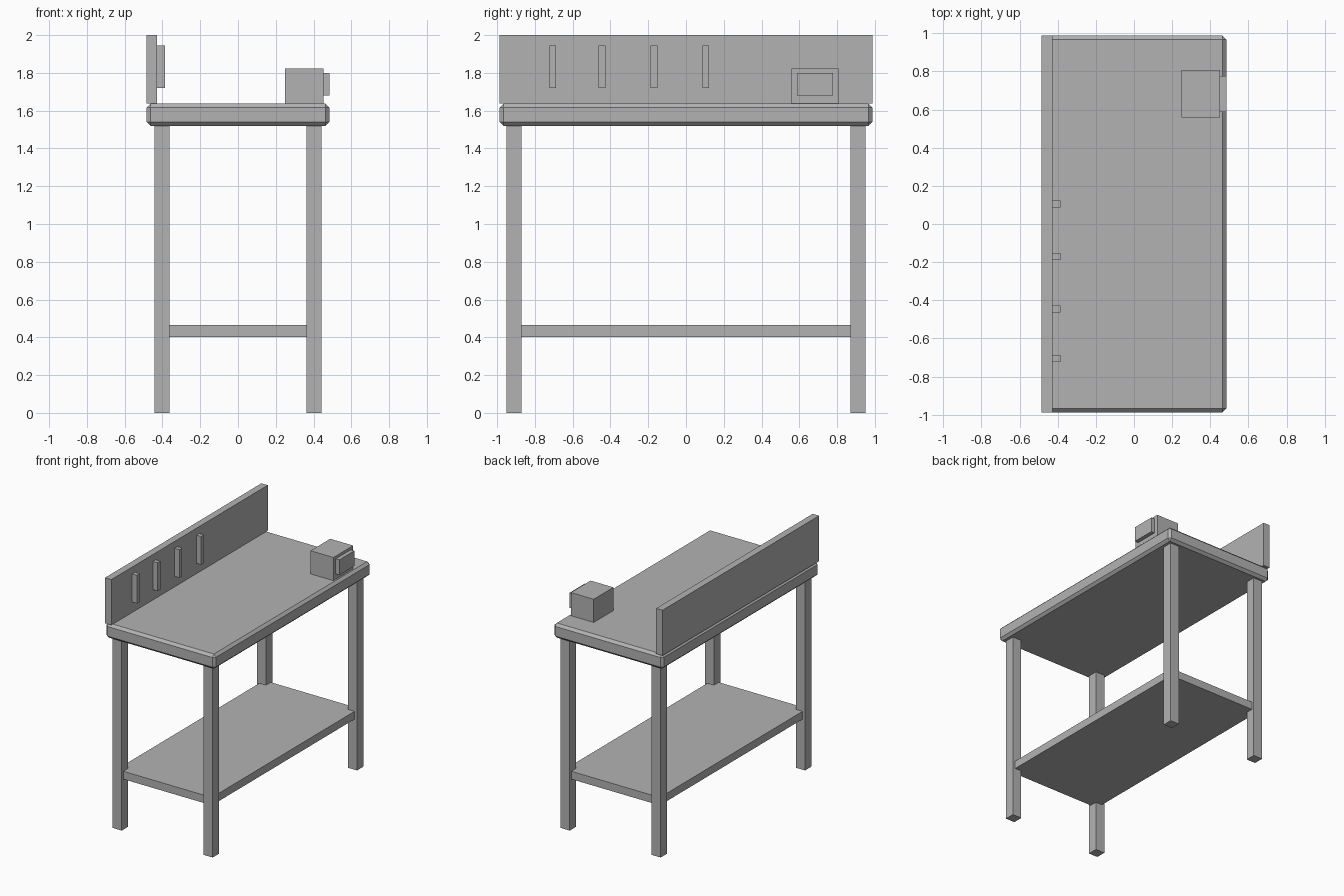
import bpy

# Remove the default cube only
cube = bpy.data.objects.get("Cube")
if cube:
    bpy.data.objects.remove(cube, do_unlink=True)

# Single material
grey = bpy.data.materials.new("plain grey")
grey.use_nodes = True
colour = (0.45, 0.45, 0.45, 1.0)
grey.diffuse_color = colour
grey.node_tree.nodes["Principled BSDF"].inputs["Base Color"].default_value = colour


def box(name, x, y, z, bevel=0.0):
    """Axis-aligned box from (min, max) ranges, optionally chamfered."""
    ranges = (x, y, z)
    bpy.ops.mesh.primitive_cube_add(size=1, location=[(a + b) / 2 for a, b in ranges])
    obj = bpy.context.object
    obj.name = name
    obj.scale = [b - a for a, b in ranges]
    bpy.ops.object.transform_apply(location=False, rotation=False, scale=True)
    obj.data.materials.append(grey)
    if bevel:
        mod = obj.modifiers.new("chamfer", "BEVEL")
        mod.width = bevel
        mod.segments = 1
    return obj


HALF_X, HALF_Y = 0.484, 0.987
TOP, UNDERSIDE = 1.637, 1.52

# Worktop with chamfered edges, and lower shelf
box("worktop", (-HALF_X, HALF_X), (-HALF_Y, HALF_Y), (UNDERSIDE, TOP), bevel=0.02)
box("lower_shelf", (-0.42, 0.42), (-0.93, 0.93), (0.403, 0.466))

# Four square legs
LEG = 0.04
for side, sx in (("left", 1), ("right", -1)):
    for end, sy in (("front", -1), ("back", 1)):
        cx, cy = sx * 0.402, sy * 0.91
        box(f"{end}_{side}_leg", (cx - LEG, cx + LEG), (cy - LEG, cy + LEG), (0, UNDERSIDE))

# Upright tool board along one long side, with hanging tools
BOARD = -0.428
box("tool_board", (-HALF_X, BOARD), (-HALF_Y, HALF_Y), (TOP, 2.0))
for i, y in enumerate((-0.705, -0.445, -0.17, 0.105)):
    box(f"hanging_tool_{i + 1}", (BOARD, -0.386), (y - 0.018, y + 0.018), (1.72, 1.945))

# Bench vice: body and jaw
box("vice_body", (0.25, 0.452), (0.558, 0.807), (TOP, 1.822))
box("vice_jaw", (0.452, HALF_X), (0.587, 0.777), (1.68, 1.80))
